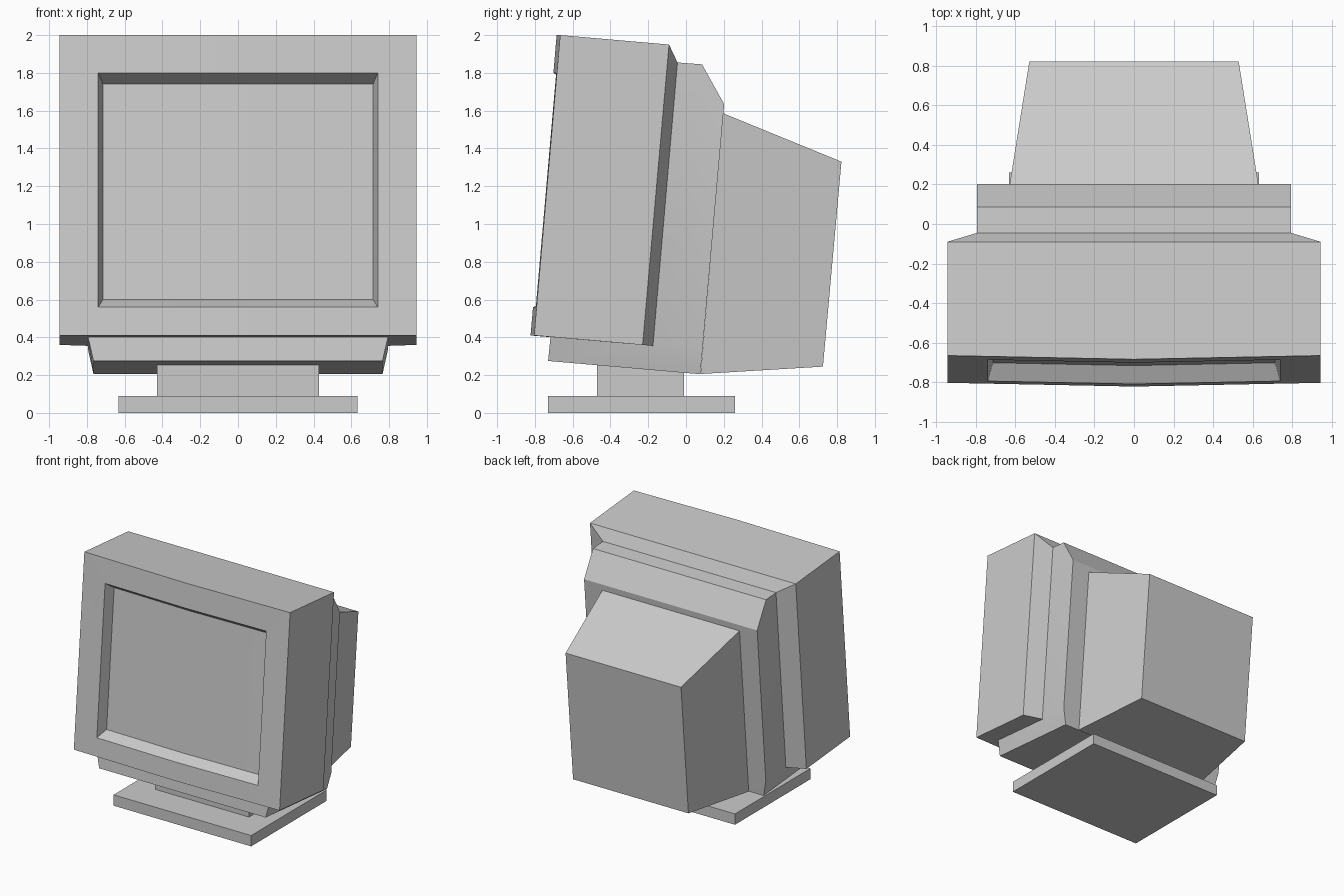
import bpy
import bmesh
import math

if "Cube" in bpy.data.objects:
    bpy.data.objects.remove(bpy.data.objects["Cube"])


def finish(name, bm):
    bmesh.ops.recalc_face_normals(bm, faces=bm.faces)
    mesh = bpy.data.meshes.new(name)
    bm.to_mesh(mesh)
    bm.free()
    obj = bpy.data.objects.new(name, mesh)
    bpy.context.collection.objects.link(obj)
    return obj


def block(name, x, y0, y1, z0, z1):
    """Box centred on x = 0 with half width x."""
    bpy.ops.mesh.primitive_cube_add(size=1, location=(0, (y0 + y1) / 2, (z0 + z1) / 2))
    obj = bpy.context.object
    obj.name = name
    obj.scale = (2 * x, y1 - y0, z1 - z0)


def mirrored_profile(name, pts, sides):
    """Closed side profile of (y, z, half width), with side faces given by index."""
    bm = bmesh.new()
    left, right = [[bm.verts.new((s * x, y, z)) for y, z, x in pts] for s in (-1, 1)]
    n = len(pts)
    for i in range(n):
        j = (i + 1) % n
        bm.faces.new((left[i], left[j], right[j], right[i]))
    for loop in sides:
        for verts in (left, right):
            bm.faces.new([verts[i] for i in loop])
    return finish(name, bm)


def ring_loft(name, rings):
    """Loft rectangular rings (half width, top yz, bottom yz, crease slope)."""
    bm = bmesh.new()
    loops = []
    for x, top, bottom, k in rings:
        loops.append([bm.verts.new((s * x, y + k * x * abs(s), z))
                      for (y, z), row in ((top, (-1, 0, 1)), (bottom, (1, 0, -1)))
                      for s in row])
    for a, b in zip(loops, loops[1:]):
        for i in range(6):
            j = (i + 1) % 6
            bm.faces.new((a[i], a[j], b[j], b[i]))
    for r in (loops[0], loops[-1]):
        bm.faces.new((r[0], r[1], r[4], r[5]))
        bm.faces.new((r[1], r[2], r[3], r[4]))
    return finish(name, bm)


# Stand
block("stand_base", 0.632, -0.73, 0.26, 0, 0.09)
block("stand_neck", 0.43, -0.47, -0.01, 0.09, 0.27)

# Tilted bezel with chamfered back, gently bowed front and recessed screen
bezel = ring_loft("bezel_and_screen", [
    (0.795, (-0.045, 1.855), (-0.175, 0.355), 0),
    (0.945, (-0.09, 1.95), (-0.23, 0.36), 0),
    (0.945, (-0.685, 2.0), (-0.823, 0.41), 0.02),
    (0.74, (-0.702, 1.80), (-0.81, 0.56), 0.02),
    (0.715, (-0.618, 1.74), (-0.717, 0.60), 0.02),
])

# Middle housing, running under the bezel as a tapered chin
middle = mirrored_profile("middle_housing", [
    (-0.045, 1.855, 0.795), (0.085, 1.845, 0.795), (0.202, 1.635, 0.795),
    (0.088, 0.34, 0.795), (0.075, 0.205, 0.765), (-0.73, 0.275, 0.765),
    (-0.717, 0.405, 0.795), (-0.175, 0.37, 0.795),
], [(0, 1, 2, 3, 7), (3, 4, 5, 6, 7)])

# Tube housing at the back
mirrored_profile("rear_housing", [
    (0.197, 1.586, 0.63), (0.823, 1.33, 0.53),
    (0.725, 0.245, 0.53), (0.077, 0.206, 0.63),
], [(0, 1, 2, 3)])

# Soften only the shallow creases
for obj in (bezel, middle):
    bpy.ops.object.select_all(action='DESELECT')
    obj.select_set(True)
    bpy.context.view_layer.objects.active = obj
    bpy.ops.object.shade_smooth_by_angle(angle=math.radians(15))
